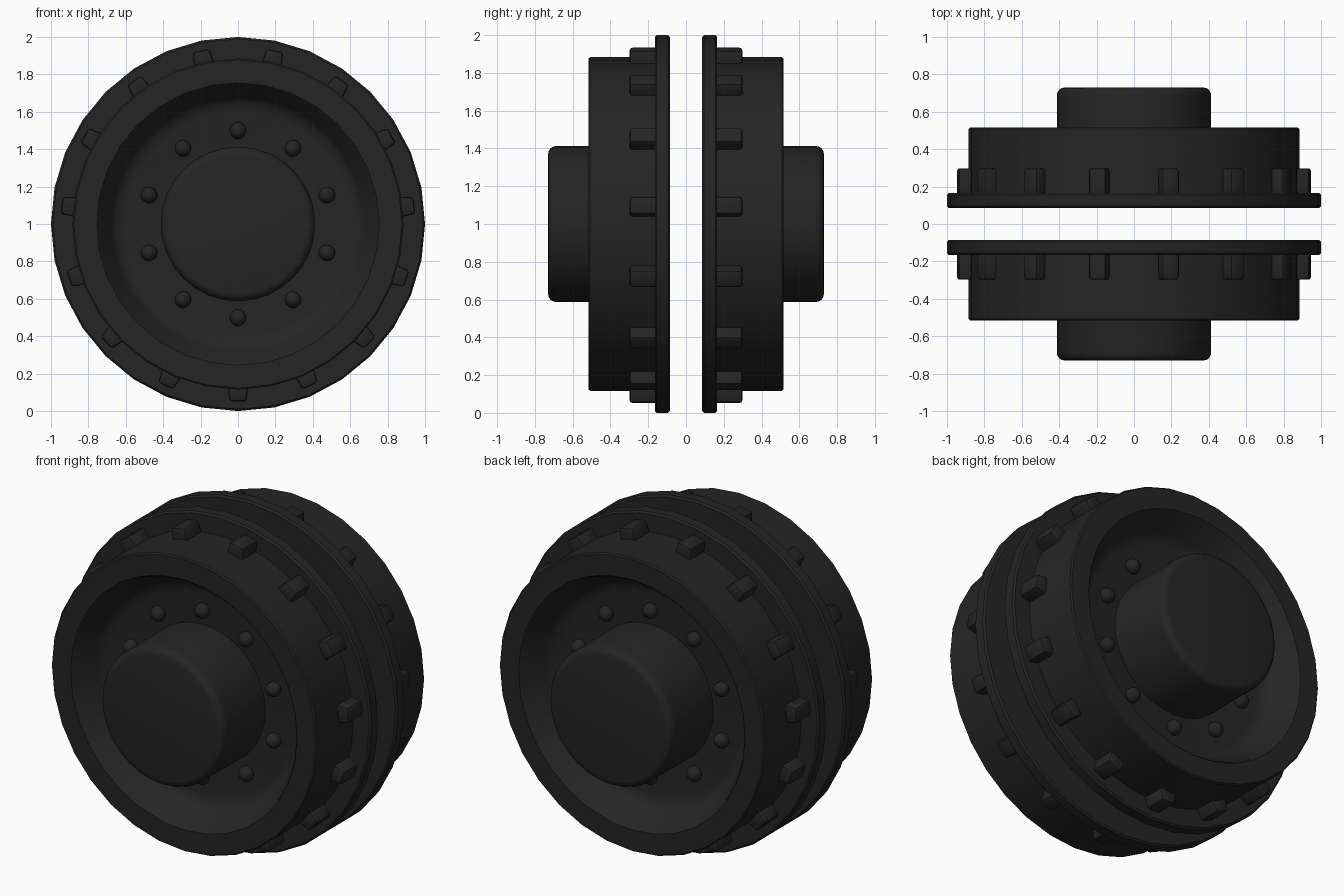
import bpy, bmesh, math
from mathutils import Matrix, Vector

if "Cube" in bpy.data.objects:
    bpy.data.objects.remove(bpy.data.objects["Cube"])

rubber = bpy.data.materials.new("dark_rubber")
rubber.diffuse_color = (0.018, 0.018, 0.018, 1)
rubber.use_nodes = True
rubber.node_tree.nodes["Principled BSDF"].inputs["Base Color"].default_value = rubber.diffuse_color
AXLE_Z = 1.0


def finish(name, bm, angle=35):
    """Turn a bmesh into a smooth-shaded object mirrored to both wheels."""
    bmesh.ops.recalc_face_normals(bm, faces=bm.faces)
    me = bpy.data.meshes.new(name)
    bm.to_mesh(me)
    bm.free()
    ob = bpy.data.objects.new(name, me)
    bpy.context.collection.objects.link(ob)
    me.materials.append(rubber)
    bpy.ops.object.select_all(action='DESELECT')
    ob.select_set(True)
    bpy.context.view_layer.objects.active = ob
    bpy.ops.object.shade_smooth_by_angle(angle=math.radians(angle))
    ob.location.z = AXLE_Z
    ob.modifiers.new("other_wheel", 'MIRROR').use_axis = (False, True, False)
    return ob


def lathe(name, profile, sides):
    """Spin (radius, y) points round the axle; ends on the axis are closed."""
    bm = bmesh.new()
    rings = []
    for r, y in profile:
        if r == 0:
            rings.append([bm.verts.new((0, -y, 0))] * sides)
        else:
            rings.append([bm.verts.new((r * math.sin(a), -y, r * math.cos(a)))
                          for a in (2 * math.pi * i / sides for i in range(sides))])
    for a, b in zip(rings, rings[1:]):
        for i in range(sides):
            j = (i + 1) % sides
            bm.faces.new(dict.fromkeys((a[i], a[j], b[j], b[i])))
    return finish(name, bm)


def ring_of(name, count, start, build):
    """Repeat a part, built at the top of the wheel, around the axle."""
    bm = bmesh.new()
    for i in range(count):
        part = build(bm)
        rot = Matrix.Rotation(start + 2 * math.pi * i / count, 3, 'Y')
        bmesh.ops.rotate(bm, verts=part, cent=(0, 0, 0), matrix=rot)
    return finish(name, bm, 40)


# Wheel body: inner flange, drum and dished face
lathe("wheel_body", [
    (0, 0.085), (0.99, 0.085), (1.0, 0.095), (1.0, 0.155), (0.99, 0.165),
    (0.885, 0.165), (0.885, 0.507), (0.877, 0.515), (0.755, 0.515),
    (0.745, 0.505), (0.68, 0.37), (0.65, 0.34), (0.60, 0.33), (0, 0.33)], 32)

# Hub cap with rounded rim
fillet = [(0.37 + 0.043 * math.cos(t), 0.687 + 0.043 * math.sin(t))
          for t in (math.pi / 8 * k for k in range(5))]
lathe("hub_cap", [(0, 0.30), (0.413, 0.30)] + fillet + [(0, 0.73)], 32)


# Tread lugs beside the flange
def lug(bm):
    before = set(bm.verts)
    cube = bmesh.ops.create_cube(bm, size=1)["verts"]
    for v in cube:
        top = v.co.z > 0
        v.co = Vector((v.co.x * (0.09 if top else 0.112),
                       -0.298 if v.co.y < 0 else -0.15,
                       0.948 if top else 0.86))
    edges = {e for v in cube for e in v.link_edges}
    bmesh.ops.bevel(bm, geom=list(edges), offset=0.015, segments=2,
                    profile=0.5, affect='EDGES')
    return [v for v in bm.verts if v not in before]


ring_of("tread_lugs", 15, math.pi, lug)


# Domed wheel bolts
def bolt(bm):
    dome = bmesh.ops.create_uvsphere(bm, u_segments=10, v_segments=8, radius=0.045)["verts"]
    bmesh.ops.translate(bm, verts=dome, vec=(0, -0.34, 0.5))
    return dome


ring_of("wheel_bolts", 10, 0, bolt)
